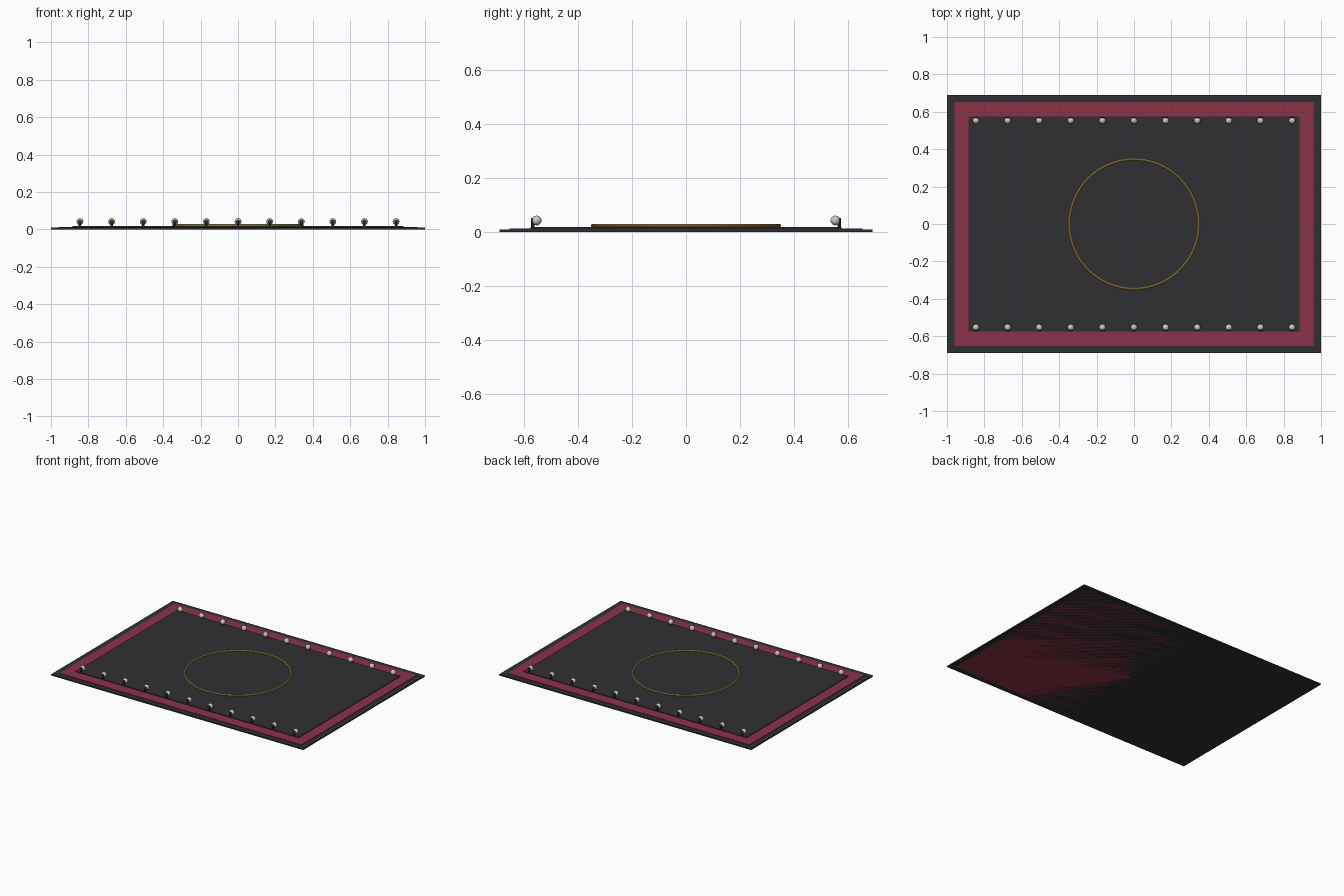
import bpy, math

if "Cube" in bpy.data.objects:
    bpy.data.objects.remove(bpy.data.objects["Cube"])

def material(name, rgb):
    m = bpy.data.materials.new(name)
    m.diffuse_color = (*rgb, 1)
    m.use_nodes = True
    m.node_tree.nodes["Principled BSDF"].inputs["Base Color"].default_value = m.diffuse_color
    return m

dark = material("charcoal", (0.03, 0.03, 0.033))
red = material("crimson", (0.26, 0.033, 0.065))
gold = material("gold", (0.60, 0.41, 0.10))
cream = material("cream", (0.62, 0.58, 0.50))
metal = material("dark_metal", (0.03, 0.03, 0.03))

def finish(name, mat, smooth=False):
    o = bpy.context.object
    o.name = name
    o.data.materials.append(mat)
    if smooth:
        bpy.ops.object.shade_smooth_by_angle()
    return o

def slab(name, hx, hy, z0, z1, mat):
    bpy.ops.mesh.primitive_cube_add(size=1, location=(0, 0, (z0 + z1) / 2))
    bpy.context.object.scale = (2 * hx, 2 * hy, z1 - z0)
    bpy.ops.object.transform_apply(location=False, rotation=False, scale=True)
    return finish(name, mat)

# stacked floor layers
slab("floor_base", 1.0, 0.69, 0, 0.009, dark)
slab("floor_border", 0.96, 0.653, 0, 0.013, red)
slab("floor_panel", 0.885, 0.576, 0.002, 0.018, dark)

# inlaid ring
bpy.ops.mesh.primitive_torus_add(major_radius=0.346, minor_radius=0.006,
                                 major_segments=64, minor_segments=10,
                                 location=(0, 0, 0.023))
finish("centre_ring", gold, True)

# footlights along front and back edges
for side, label in ((-1, "front"), (1, "back")):
    for i in range(11):
        x = -0.845 + 0.169 * i
        bpy.ops.mesh.primitive_cylinder_add(vertices=10, radius=0.007, depth=0.022,
                                            location=(x, side * 0.567, 0.023))
        finish(f"{label}_stem_{i}", metal, True)
        bpy.ops.mesh.primitive_cylinder_add(vertices=12, radius=0.010, depth=0.012,
                                            location=(x, side * 0.567, 0.042),
                                            rotation=(math.pi / 2, 0, 0))
        finish(f"{label}_socket_{i}", metal, True)
        bpy.ops.mesh.primitive_uv_sphere_add(segments=16, ring_count=10, radius=0.018,
                                             location=(x, side * 0.553, 0.042))
        finish(f"{label}_bulb_{i}", cream, True)
